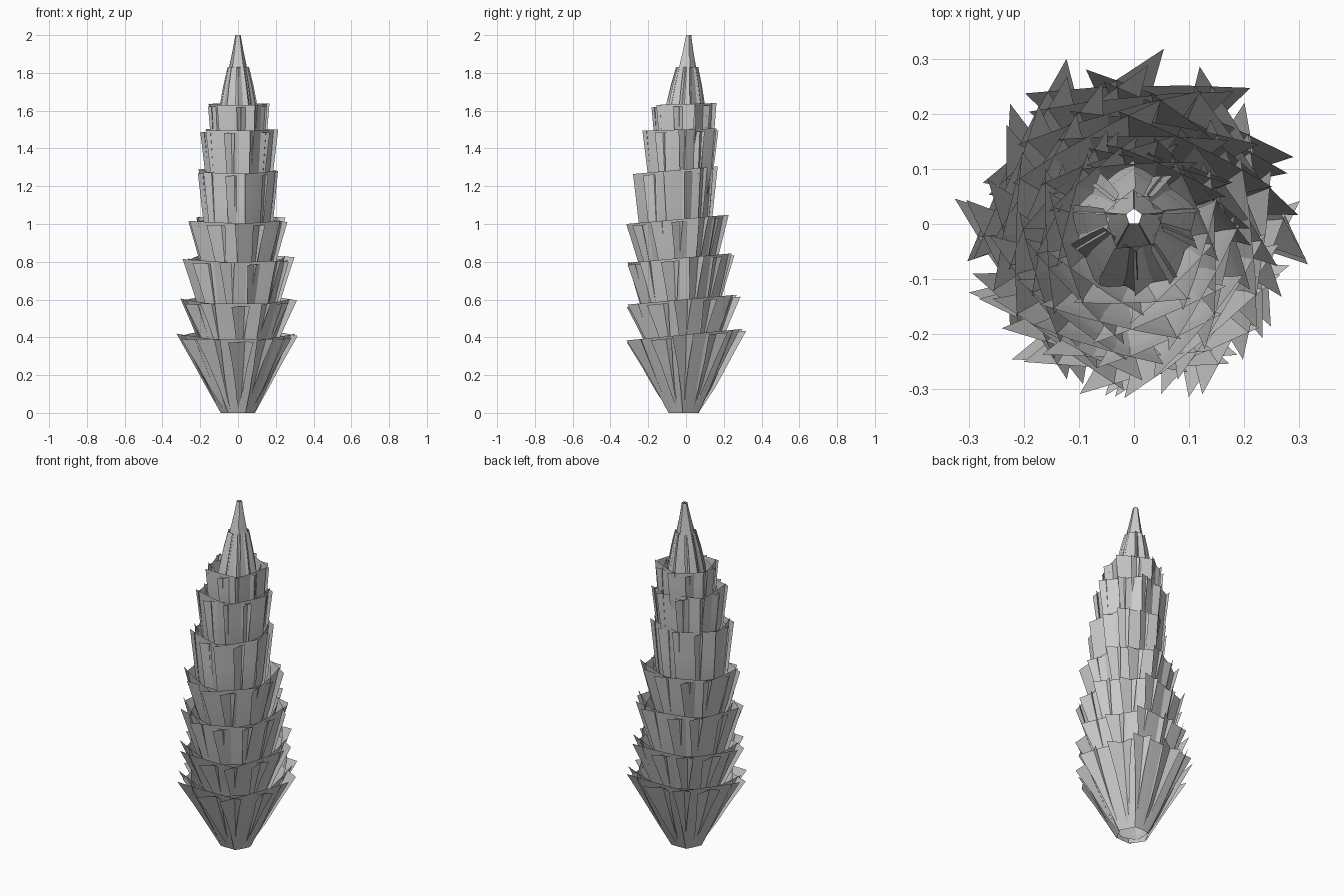
import bpy, bmesh, random
from math import sin, cos, tan, pi
from mathutils import Vector

if "Cube" in bpy.data.objects:
    bpy.data.objects.remove(bpy.data.objects["Cube"])

random.seed(7)


def sheath(name, n, rows, centre_y, tilt, flare, layers=2, spin=0.0, yaw=0.12):
    """Ring of overlapping flat leaves. rows = (height, distance from axis)."""
    bm = bmesh.new()
    for layer in range(layers):
        inset = 1 - 0.07 * layer
        for i in range(n):
            ang = spin + 2 * pi * (i + 0.5 * layer) / n + random.uniform(-0.08, 0.08) * (yaw > 0)
            turn = ang + yaw * random.uniform(0.3, 1.2)
            out = Vector((cos(ang), sin(ang), 0))
            side = Vector((-sin(turn), cos(turn), 0))
            grid = []
            for k, (z, r) in enumerate(rows):
                t = k / (len(rows) - 1)
                half = r * tan(pi / n) * (1.03 + (flare - 1.03) * t)
                line = []
                for s in (-1, -0.4, 0.4, 1):
                    # gentle crown across the leaf
                    p = out * (r * inset * (1.0 if abs(s) < 0.5 else 0.97)) + side * (half * s)
                    h = z + tilt * p.y * t - 0.012 * layer * t * (tilt > 0)
                    if layer and k == 0:
                        h += 0.02
                    line.append(bm.verts.new((p.x, p.y + centre_y[0] * (1 - t) + centre_y[1] * t, h)))
                grid.append(line)
            for a, b in zip(grid, grid[1:]):
                for j in range(3):
                    bm.faces.new((a[j], a[j + 1], b[j + 1], b[j]))
    mesh = bpy.data.meshes.new(name)
    bm.to_mesh(mesh)
    bm.free()
    for poly in mesh.polygons:
        poly.use_smooth = True
    obj = bpy.data.objects.new(name, mesh)
    bpy.context.collection.objects.link(obj)
    return obj


# Base cup: wide leaves opening from a narrow foot
sheath("base_sheath", 6, [(0, 0.078), (0.13, 0.135), (0.27, 0.192), (0.415, 0.25)],
       (-0.01, 0.0), 0.10, 1.42, spin=pi / 2)

# Stacked sheaths: top height, lower and upper distance, base height, centre
tiers = [
    (0.60, 0.38, 0.175, 0.245, -0.015, 1.32),
    (0.82, 0.57, 0.182, 0.235, -0.03, 1.28),
    (1.025, 0.80, 0.172, 0.215, -0.04, 1.25),
    (1.285, 1.00, 0.162, 0.182, -0.055, 1.18),
    (1.50, 1.27, 0.148, 0.165, -0.03, 1.15),
    (1.635, 1.48, 0.130, 0.137, -0.012, 1.12),
]
for i, (top, low, r0, r1, cy, flare) in enumerate(tiers):
    n = 6 if i < 4 else 5
    k = 1.0 if n == 6 else 0.96
    rows = [(low - 0.16, r0 * 0.75), (low, r0 * k), ((low + top) / 2, (r0 + r1) / 2 * k), (top, r1 * k)]
    sheath(f"sheath_{i + 2}", n, rows, (cy, cy), 0.09 if i < 4 else 0.03, flare,
           spin=-pi / 2 + 0.25 * i)

# Closed leaves tapering to the open tip
sheath("upper_bud", 5, [(1.45, 0.10), (1.62, 0.084), (1.73, 0.066), (1.83, 0.046)],
       (-0.01, 0.005), 0.0, 1.12, layers=2, spin=-pi / 2, yaw=0.06)
sheath("tip", 5, [(1.70, 0.058), (1.83, 0.040), (1.92, 0.024), (2.0, 0.012)],
       (0.0, 0.013), 0.0, 1.05, layers=1, spin=-pi / 2, yaw=0.0)
